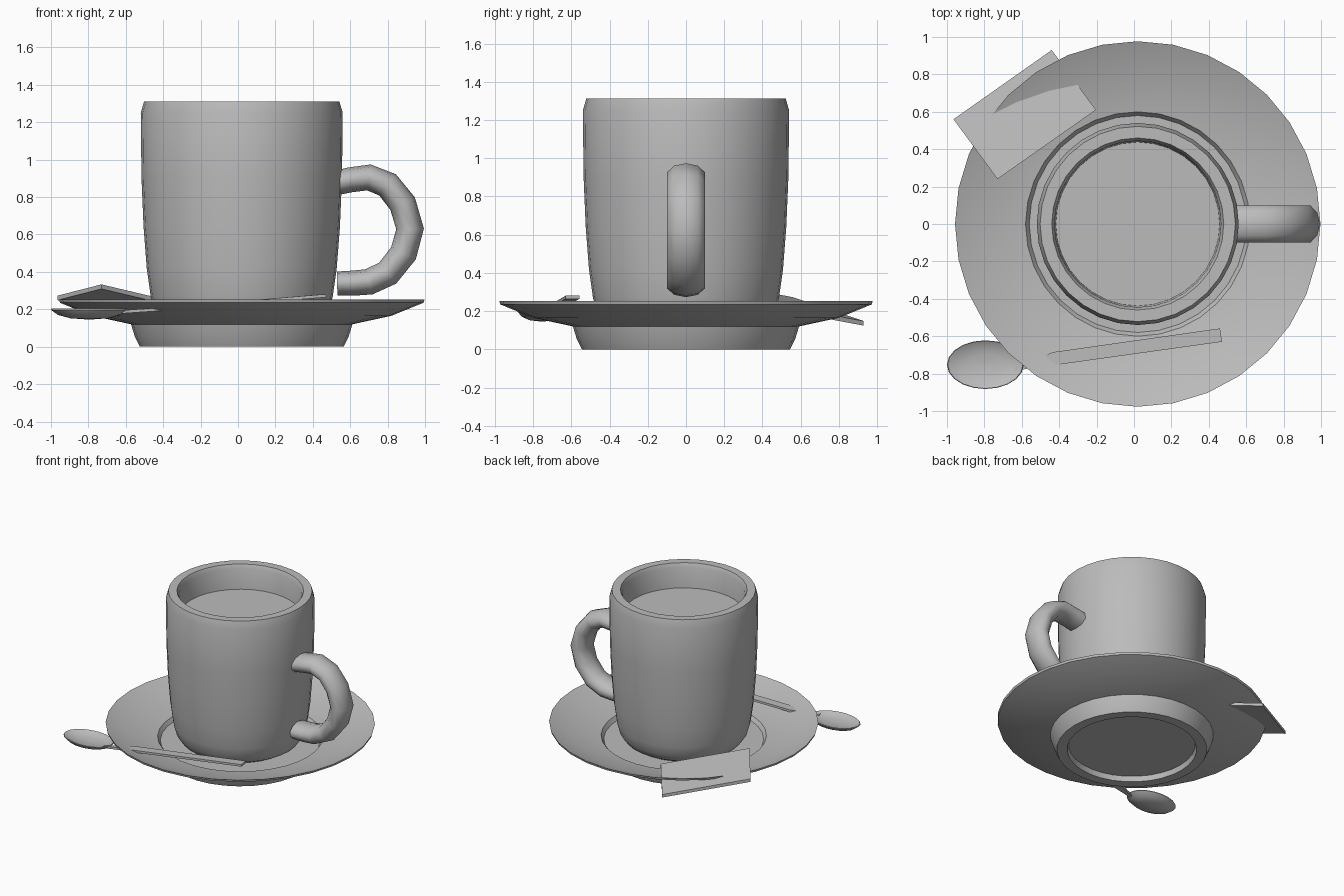
import bpy, bmesh, math
from mathutils import Vector

if "Cube" in bpy.data.objects:
    bpy.data.objects.remove(bpy.data.objects["Cube"])

grey = bpy.data.materials.new("grey ceramic")
grey.diffuse_color = (0.5, 0.5, 0.5, 1)
grey.use_nodes = True
grey.node_tree.nodes["Principled BSDF"].inputs["Base Color"].default_value = grey.diffuse_color
CX = 0.02  # axis of cup and saucer


def finish(name, bm, angle=35):
    bmesh.ops.remove_doubles(bm, verts=bm.verts, dist=1e-5)
    bmesh.ops.recalc_face_normals(bm, faces=bm.faces)
    me = bpy.data.meshes.new(name)
    bm.to_mesh(me)
    bm.free()
    me.materials.append(grey)
    ob = bpy.data.objects.new(name, me)
    bpy.context.collection.objects.link(ob)
    bpy.ops.object.select_all(action='DESELECT')
    ob.select_set(True)
    bpy.context.view_layer.objects.active = ob
    bpy.ops.object.shade_smooth_by_angle(angle=math.radians(angle))
    return ob


def skin(bm, rings, closed=True):
    """Join rings of points with quads."""
    vs = [[bm.verts.new(p) for p in r] for r in rings]
    n = len(vs[0])
    for a, b in zip(vs, vs[1:]):
        for i in range(n if closed else n - 1):
            j = (i + 1) % n
            bm.faces.new((a[i], a[j], b[j], b[i]))
    return vs


def lathe(name, profile, n=32, angle=35):
    bm = bmesh.new()
    rings = [[(CX + r * math.cos(2 * math.pi * i / n), r * math.sin(2 * math.pi * i / n), z)
              for i in range(n)] for r, z in profile]
    vs = skin(bm, rings)
    bm.faces.new(vs[0])
    bm.faces.new(vs[-1])
    return finish(name, bm, angle)


# Saucer with recessed foot and sunken well
lathe("saucer", [(0.46, 0.04), (0.47, 0), (0.545, 0), (0.572, 0.055), (0.592, 0.12),
                 (0.80, 0.165), (0.972, 0.235), (0.977, 0.252), (0.80, 0.178),
                 (0.60, 0.145), (0.58, 0.115)], angle=25)

# Cup body: rounded base, bevelled rim, hollow inside
lathe("cup", [(0.38, 0.11), (0.43, 0.14), (0.465, 0.19), (0.487, 0.27), (0.508, 0.42),
              (0.525, 0.64), (0.536, 0.90), (0.54, 1.25), (0.522, 1.312),
              (0.46, 1.312), (0.445, 1.28), (0.435, 1.05)])

# Drink surface
lathe("drink", [(0.438, 1.10), (0.438, 1.12)])

# Handle: oval section swept along an arc
path = [(0.50, 0.87), (0.60, 0.892), (0.70, 0.905), (0.80, 0.865), (0.88, 0.765),
        (0.92, 0.63), (0.885, 0.50), (0.80, 0.393), (0.70, 0.347), (0.62, 0.34), (0.53, 0.338)]
pts = [Vector((x, 0, z)) for x, z in path]
rings = []
for k, p in enumerate(pts):
    t = (pts[min(k + 1, len(pts) - 1)] - pts[max(k - 1, 0)]).normalized()
    out = Vector((-t.z, 0, t.x))
    r = 0.064 + 0.01 * math.sin(math.pi * k / (len(pts) - 1))
    rings.append([p + out * r * math.cos(math.pi * i / 5)
                  + Vector((0, 0.105 * math.sin(math.pi * i / 5), 0)) for i in range(10)])
bm = bmesh.new()
vs = skin(bm, rings)
bm.faces.new(vs[0])
bm.faces.new(vs[-1])
finish("cup_handle", bm, 50)

# Spoon bowl: shallow oval shell
bm = bmesh.new()
rings = []
for s, z in [(0.02, 0.145), (0.5, 0.152), (0.82, 0.17), (1, 0.197), (0.98, 0.203),
             (0.78, 0.186), (0.45, 0.176), (0.02, 0.172)]:
    rings.append([(-0.795 + 0.205 * s * math.cos(math.pi * i / 10),
                   -0.752 + 0.13 * s * math.sin(math.pi * i / 10), z) for i in range(20)])
vs = skin(bm, rings)
bm.faces.new(vs[0])
bm.faces.new(vs[-1])
finish("spoon_bowl", bm, 50)

# Spoon handle: flat bar that narrows to a neck at the bowl
bm = bmesh.new()
side = Vector((-0.143, 0.99, 0))
rings = []
for x, y, z, w in [(-0.64, -0.775, 0.193, 0.012), (-0.56, -0.755, 0.199, 0.016),
                   (-0.43, -0.72, 0.208, 0.035), (0.465, -0.594, 0.281, 0.036)]:
    c = Vector((x, y, z))
    low = Vector((0, 0, -0.017))
    rings.append([c - side * w, c + side * w, c + side * w + low, c - side * w + low])
vs = skin(bm, rings)
bm.faces.new(vs[0])
bm.faces.new(vs[-1])
finish("spoon_handle", bm, 30)

# Sachet: tilted flat packet resting through the saucer rim
bm = bmesh.new()
corners = [(-0.965, 0.56, 0.273), (-0.73, 0.24, 0.333), (-0.203, 0.61, 0.208), (-0.44, 0.93, 0.148)]
top = [Vector(c) for c in corners]
vs = skin(bm, [top, [c + Vector((0, 0, -0.024)) for c in top]])
bm.faces.new(vs[0])
bm.faces.new(vs[1])
finish("sachet", bm, 30)
